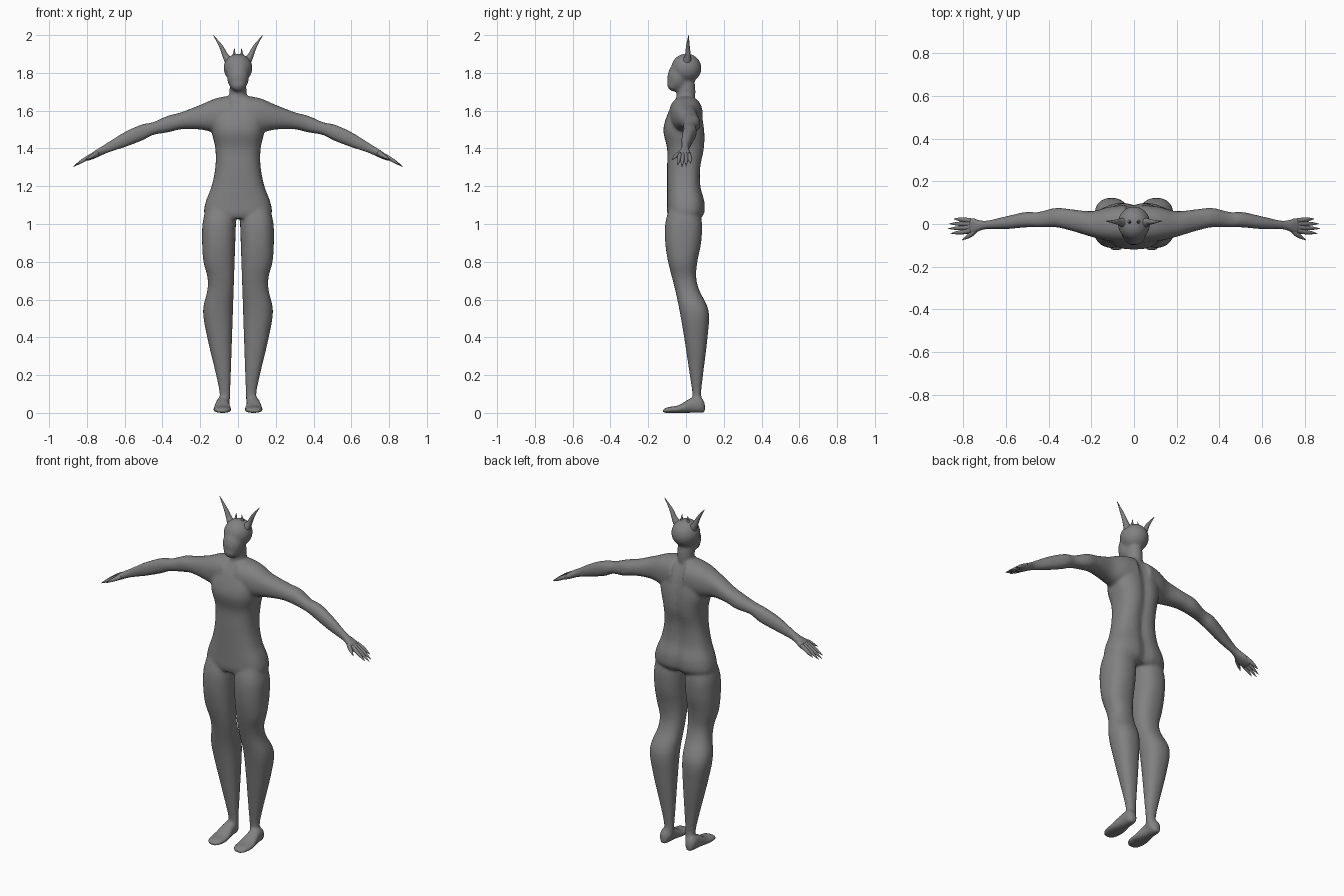
import bpy, bmesh, math
from mathutils import Matrix, Vector

cube = bpy.data.objects.get("Cube")
if cube:
    bpy.data.objects.remove(cube, do_unlink=True)

skin = bpy.data.materials.new("grey skin")
skin.use_nodes = True
grey = (0.22, 0.22, 0.22, 1)
skin.diffuse_color = grey
skin.node_tree.nodes["Principled BSDF"].inputs["Base Color"].default_value = grey


def spline(rows, steps=4):
    """Smooth list of number rows running through the given ones."""
    smooth = []
    for i in range(len(rows) - 1):
        before, start = rows[max(i - 1, 0)], rows[i]
        end, after = rows[i + 1], rows[min(i + 2, len(rows) - 1)]
        for step in range(steps):
            t = step / steps
            smooth.append([
                b + t / 2 * (c - a + t * (2 * a - 5 * b + 4 * c - d + t * (3 * (b - c) + d - a)))
                for a, b, c, d in zip(before, start, end, after)])
    return smooth + [list(rows[-1])]


def skin_rings(bm, rings):
    """Join closed rings of points into a capped tube."""
    rings = [[bm.verts.new(point) for point in ring] for ring in rings]
    count = len(rings[0])
    for ring, following in zip(rings, rings[1:]):
        for k in range(count):
            j = (k + 1) % count
            bm.faces.new((ring[k], ring[j], following[j], following[k]))
    bm.faces.new(rings[0][::-1])
    bm.faces.new(rings[-1])


def oval(width, depth, power=2.3, count=32):
    """Points of a slightly squared oval."""
    points = []
    for k in range(count):
        c, s = math.cos(math.tau * k / count), math.sin(math.tau * k / count)
        points.append((width * math.copysign(abs(c) ** (2 / power), c),
                       depth * math.copysign(abs(s) ** (2 / power), s)))
    return points


def ball(bm, centre, size, tilt=0):
    """Ellipsoid with the given half sizes, tilted about the x axis."""
    matrix = (Matrix.Translation(centre) @ Matrix.Rotation(math.radians(tilt), 4, "X")
              @ Matrix.Diagonal((*size, 1)))
    bmesh.ops.create_uvsphere(bm, u_segments=32, v_segments=20, radius=1, matrix=matrix)


def tube(bm, rows, side, count=12):
    """Tapering path through rows of (x, y, z, radius)."""
    rows = spline(rows)
    points = [Vector((x * side, y, z)) for x, y, z, radius in rows]
    rings = []
    for i, point in enumerate(points):
        along = points[min(i + 1, len(points) - 1)] - points[max(i - 1, 0)]
        u = along.cross(Vector((0, 1, 0))).normalized()
        v = along.normalized().cross(u)
        rings.append([point + u * a + v * b
                      for a, b in oval(rows[i][3], rows[i][3], 2, count)])
    skin_rings(bm, rings)


def finish(bm, name):
    bmesh.ops.recalc_face_normals(bm, faces=bm.faces)
    mesh = bpy.data.meshes.new(name)
    bm.to_mesh(mesh)
    bm.free()
    mesh.materials.append(skin)
    mesh.shade_smooth()
    part = bpy.data.objects.new(name, mesh)
    bpy.context.scene.collection.objects.link(part)
    return part


def torso(bm):
    """Rows are (height, half width, front, back), with a groove at the spine."""
    rings = []
    for z, width, front, back in spline([
            (1.03, .16, .09, .08), (1.06, .18, .1, .1), (1.12, .17, .1, .1),
            (1.2, .14, .1, .08), (1.3, .12, .1, .08), (1.4, .12, .1, .1),
            (1.5, .14, .12, .1), (1.6, .13, .09, .08), (1.67, .06, .05, .05)]):
        ring = []
        for x, y in oval(width, 1, 2.6):
            dip = .014 * math.exp(-(x / .03) ** 2) if y > 0 else 0
            ring.append((x, y * (back if y > 0 else front) - dip, z))
        rings.append(ring)
    skin_rings(bm, rings)


def arm_height(x):
    """The arms droop along a parabola."""
    return 1.58 - .37 * x * x


def arm(bm, side):
    """Rows are (distance out, half height, middle y, half depth)."""
    rings = []
    for x, height, middle, depth in spline([
            (.04, .1, 0, .09), (.12, .09, 0, .08), (.2, .065, 0, .06),
            (.3, .045, .02, .05), (.37, .044, .03, .045), (.45, .034, .02, .036),
            (.51, .043, .02, .036), (.6, .04, .006, .03), (.7, .026, -.005, .02),
            (.76, .02, -.01, .04), (.8, .01, -.01, .035)]):
        rings.append([(x * side, middle + a, arm_height(x) + b)
                      for a, b in oval(depth, height)])
    skin_rings(bm, rings)


def leg(bm, side):
    """Rows are (height, outer edge, front, back); the inner edge leans in."""
    rings = []
    for z, outer, front, back in spline([
            (.04, .1, .03, .09), (.1, .097, .034, .08), (.2, .116, .02, .09),
            (.4, .163, -.01, .114), (.54, .185, -.034, .12), (.65, .162, -.057, .07),
            (.72, .162, -.075, .054), (.8, .183, -.095, .06), (.9, .19, -.11, .08),
            (1, .188, -.11, .085), (1.08, .17, -.09, .07)]):
        inner = .045 - .034 * z
        rings.append([((inner + outer) / 2 * side + a, (front + back) / 2 + b, z)
                      for a, b in oval((outer - inner) / 2, (back - front) / 2)])
    skin_rings(bm, rings)


def foot(bm, side):
    """Slices run from toe to heel; the sole is flat and the instep rises."""
    rings = []
    for y, width, top in spline([(-.124, .02, .015), (-.1, .042, .03), (-.04, .048, .04),
                                 (.03, .036, .08), (.08, .03, .08), (.1, .015, .05)]):
        rings.append([(.083 * side + a, y, top / 2 + b) for a, b in oval(width, top / 2)])
    skin_rings(bm, rings)


# Body blended from overlapping parts
body = bmesh.new()
torso(body)
# Neck, skull and jaw
ball(body, (0, 0, 1.7), (.045, .05, .13))
ball(body, (0, .002, 1.825), (.076, .08, .077))
ball(body, (0, -.04, 1.78), (.058, .058, .08), -10)
ball(body, (0, -.065, 1.74), (.042, .035, .038))
for side in (1, -1):
    arm(body, side)
    leg(body, side)
    foot(body, side)
body = finish(body, "body")
blend = body.modifiers.new("blend parts", "REMESH")
blend.mode = "VOXEL"
blend.voxel_size = .008
blend.use_smooth_shade = True
relax = body.modifiers.new("relax", "SMOOTH")
relax.factor = .5
relax.iterations = 6

for side, label in ((1, "left"), (-1, "right")):
    # Four fingers fanning out from the palm, and the thumb
    hand = bmesh.new()
    for i, reach in enumerate((.845, .868, .873, .86)):
        y = .02 - .019 * i
        path = ((.765, .8, .011), (.8, 1, .011), ((.8 + reach) / 2, 1.1, .008), (reach, 1.2, .001))
        tube(hand, [(x, y * fan, arm_height(x) + .005, radius) for x, fan, radius in path], side)
    tube(hand, [(x, y, arm_height(x), radius) for x, y, radius in
                ((.745, -.03, .013), (.77, -.053, .011), (.807, -.076, .001))], side)
    finish(hand, label + "_fingers")

    # Large curved horn
    horn = bmesh.new()
    tube(horn, [(.045, .005, 1.86, .026), (.066, .01, 1.89, .016),
                (.09, .01, 1.94, .01), (.131, .014, 2, .001)], side)
    finish(horn, label + "_horn")

    # Small crown spike
    spike = bmesh.new()
    tube(spike, [(.022, .01, 1.88, .013), (.02, .01, 1.905, .006), (.018, .01, 1.93, .001)], side)
    finish(spike, label + "_crown_spike")
